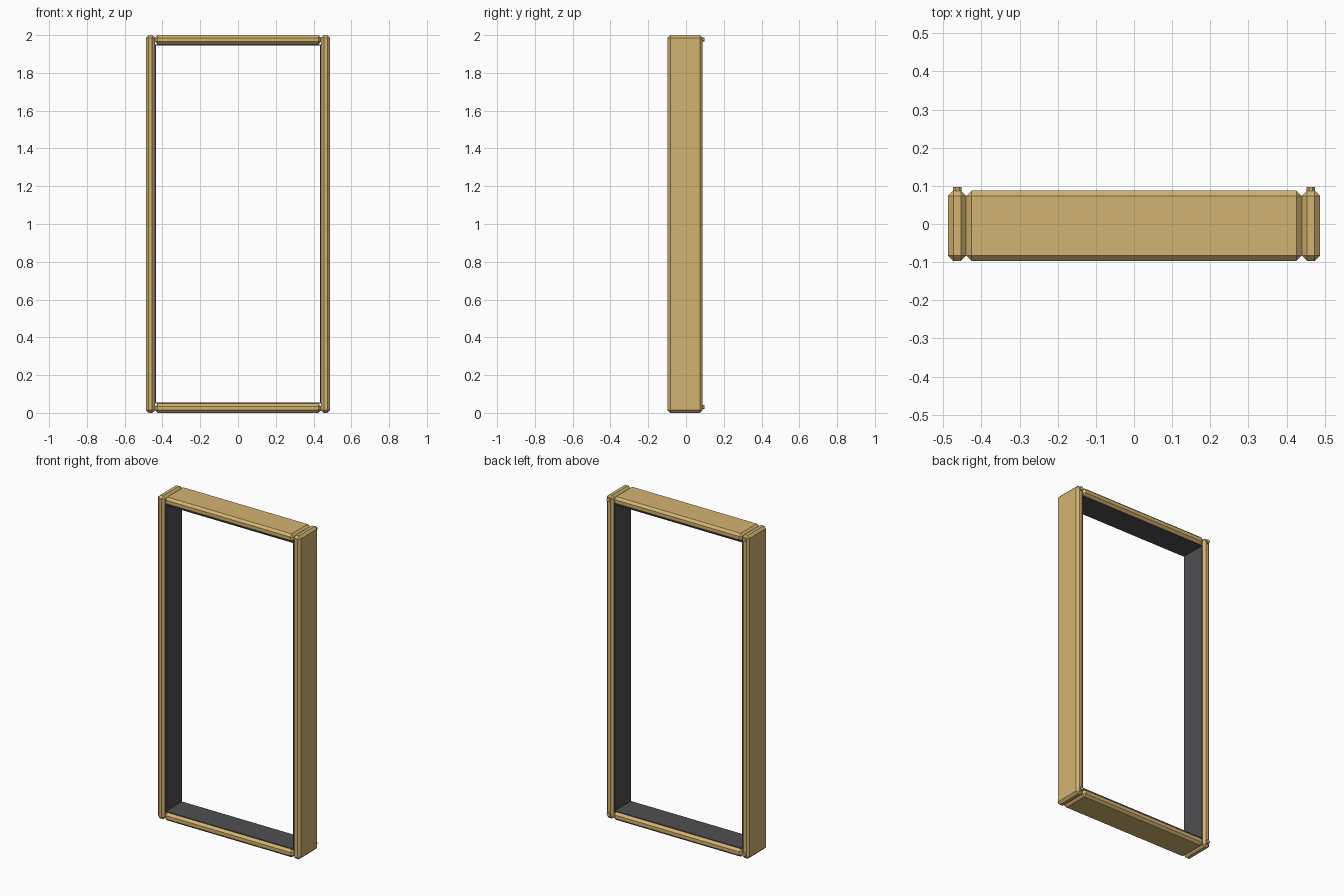
import bpy
import bmesh
from math import pi
from mathutils import Matrix, Vector

cube = bpy.data.objects.get("Cube")
if cube:
    bpy.data.objects.remove(cube)


def make_material(name, rgb):
    mat = bpy.data.materials.new(name)
    mat.use_nodes = True
    mat.diffuse_color = (*rgb, 1)
    mat.node_tree.nodes["Principled BSDF"].inputs["Base Color"].default_value = (*rgb, 1)
    return mat


wood = make_material("golden wood", (0.65, 0.45, 0.165))
lining = make_material("dark lining", (0.08, 0.08, 0.085))


def finish(name, bm, mat):
    mesh = bpy.data.meshes.new(name)
    bm.to_mesh(mesh)
    bm.free()
    mesh.materials.append(mat)
    obj = bpy.data.objects.new(name, mesh)
    bpy.context.collection.objects.link(obj)


def add_box(name, low, high, mat, chamfer=0):
    low, high = Vector(low), Vector(high)
    bm = bmesh.new()
    bmesh.ops.create_cube(bm, size=1)
    bmesh.ops.scale(bm, vec=high - low, verts=bm.verts)
    bmesh.ops.translate(bm, vec=(low + high) / 2, verts=bm.verts)
    if chamfer:
        bmesh.ops.bevel(bm, geom=bm.edges[:], offset=chamfer, segments=1,
                        affect='EDGES', profile=0.5)
    finish(name, bm, mat)


def add_peg(name, x, z):
    bm = bmesh.new()
    bmesh.ops.create_cone(bm, cap_ends=True, segments=8, radius1=0.012,
                          radius2=0.012, depth=0.02,
                          matrix=Matrix.Translation((x, 0.087, z))
                          @ Matrix.Rotation(pi / 2, 4, 'X')
                          @ Matrix.Rotation(pi / 8, 4, 'Z'))
    finish(name, bm, wood)


front, back = -0.097, 0.088
inner, outer = 0.44, 0.488
thick, cut, skin = 0.049, 0.014, 0.005

# Side posts, their lining panels and the small pegs on the back
for side, s in (("left", 1), ("right", -1)):
    xs = sorted((s * inner, s * outer))
    add_box(side + "_post", (xs[0], front, 0), (xs[1], back, 2), wood, cut)
    xs = sorted((s * (inner - skin), s * (inner + 0.002)))
    add_box(side + "_lining", (xs[0], front + cut, thick),
            (xs[1], back - cut, 2 - thick), lining)
    for level, z in (("lower", 0.031), ("upper", 1.977)):
        add_peg(f"{side}_{level}_peg", s * 0.464, z)

# Top and bottom rails with their lining panels
for level, z, inside in (("bottom", 0, thick), ("top", 2 - thick, 2 - thick)):
    add_box(level + "_rail", (-inner, front, z), (inner, back, z + thick), wood, cut)
    z0 = inside if level == "bottom" else inside - skin
    add_box(level + "_lining", (-inner, front + cut, z0),
            (inner, back - cut, z0 + skin), lining)
